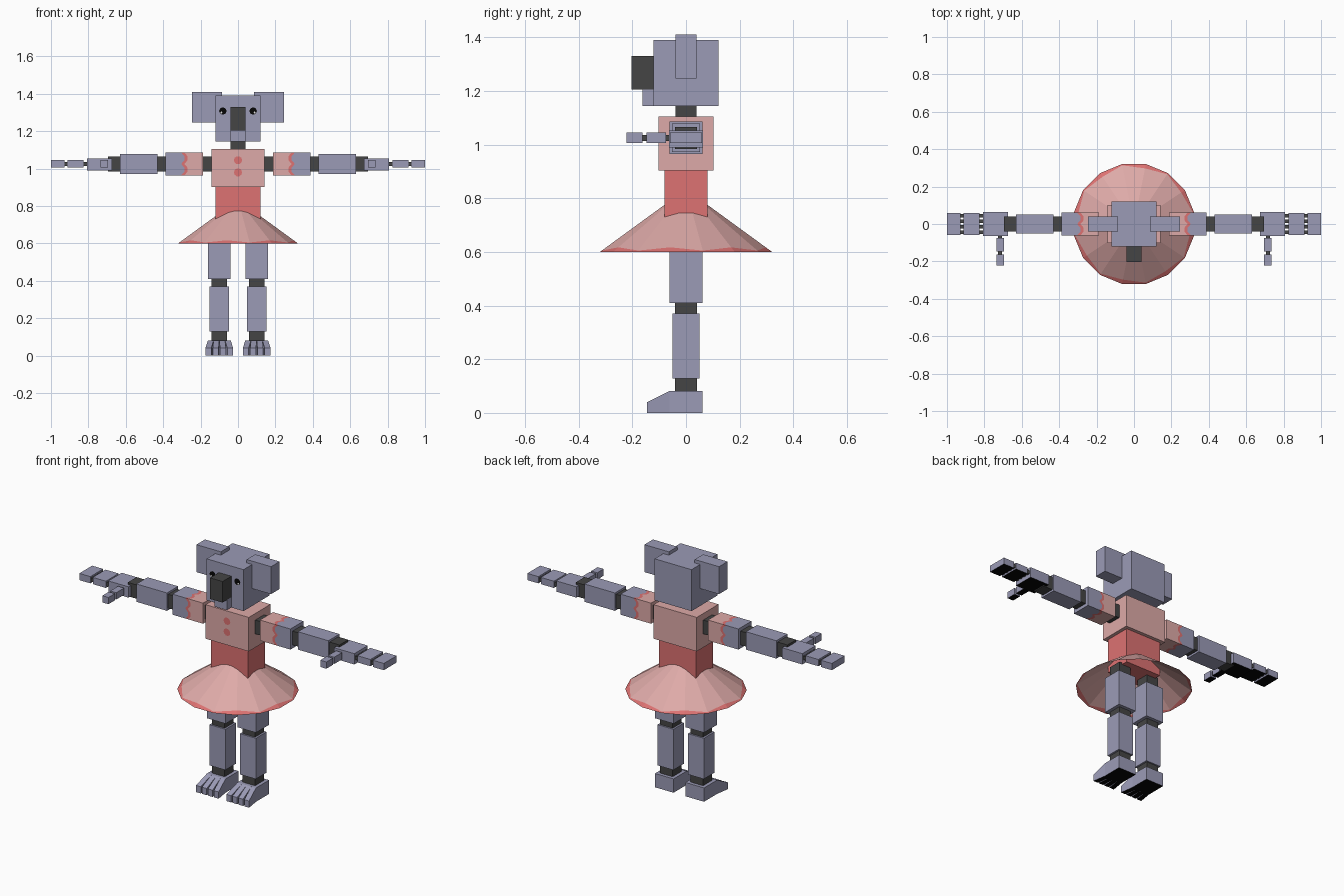
import bpy, math
from mathutils import Vector

if "Cube" in bpy.data.objects:
    bpy.data.objects.remove(bpy.data.objects["Cube"])


def material(name, r, g, b):
    lin = [((c / 255 + 0.055) / 1.055) ** 2.4 if c > 10 else c / 3300 for c in (r, g, b)]
    m = bpy.data.materials.new(name)
    m.diffuse_color = (*lin, 1)
    m.use_nodes = True
    m.node_tree.nodes["Principled BSDF"].inputs["Base Color"].default_value = m.diffuse_color
    return m


FUR = material("lavender grey", 155, 155, 182)
PINK = material("pale pink", 222, 170, 168)
RED = material("rose red", 221, 114, 114)
DARK = material("dark grey", 69, 69, 69)
BLACK = material("black", 6, 6, 6)
WHITE = material("white", 235, 235, 235)


def mesh(name, verts, faces, mats, idx=None, mirror=False):
    me = bpy.data.meshes.new(name)
    me.from_pydata(verts, [], faces)
    for m in mats:
        me.materials.append(m)
    if idx:
        for p, i in zip(me.polygons, idx):
            p.material_index = i
    me.update()
    ob = bpy.data.objects.new(name, me)
    bpy.context.collection.objects.link(ob)
    if mirror:
        ob.modifiers.new("Mirror", 'MIRROR').use_mirror_merge = False
    return ob


BOX = [(0, 1, 2, 3), (7, 6, 5, 4), (0, 4, 5, 1), (1, 5, 6, 2), (2, 6, 7, 3), (3, 7, 4, 0)]


def box(name, x, y, z, mat, mirror=False, pad=False):
    """Box from ranges; pad gives it a black underside."""
    v = [(a, b, c) for c in z for a, b in ((x[0], y[0]), (x[0], y[1]), (x[1], y[1]), (x[1], y[0]))]
    idx = [1, 0, 0, 0, 0, 0] if pad else None
    return mesh(name, v, BOX, [mat, BLACK], idx, mirror)


def sym(h, c=0.0):
    return (c - h, c + h)


def disc(name, x, z, y, r, n, mat, mirror=False):
    v = [(x + r * math.cos(2 * math.pi * i / n), y, z + r * math.sin(2 * math.pi * i / n)) for i in range(n)]
    return mesh(name, v, [tuple(range(n))], [mat], None, mirror)


# head
box("head", sym(.121), sym(.121), (1.144, 1.39), FUR)
box("ear", (.085, .245), sym(.04), (1.247, 1.41), FUR, True)
box("nose", sym(.041), (-.204, -.121), (1.205, 1.33), DARK)
box("chin", sym(.041), (-.163, -.121), (1.144, 1.205), FUR)
disc("eye", .081, 1.308, -.123, .02, 8, BLACK, True)
disc("eye_glint", .089, 1.299, -.125, .006, 6, WHITE, True)
box("neck", sym(.04), sym(.04), (1.10, 1.15), DARK)

# torso
box("chest", sym(.142), sym(.102), (.903, 1.105), PINK)
box("waist", sym(.121), sym(.081), (.69, .903), RED)
for z in (1.045, .98):
    disc("button", 0, z, -.104, .022, 10, RED)

# skirt: open 16-sided cone with a scalloped hem band
N, R, SLOPE = 16, .327, .715
sv, sf, si = [], [], []
for row in range(3):
    for i in range(N):
        a = 2 * math.pi * (i + .5) / N
        z = (.6, .605 + .012 * (i % 2), .785)[row]
        r = R - (z - .6) / SLOPE
        sv.append((r * math.cos(a), r * math.sin(a), z))
for row in range(2):
    for i in range(N):
        j = (i + 1) % N
        sf.append((row * N + i, row * N + j, row * N + N + j, row * N + N + i))
        si.append(row)
mesh("skirt", sv, sf, [RED, PINK], si)

# upper arms with a scalloped sleeve edge
ZC = 1.025
H = .061
corners = [(-H, -H), (H, -H), (H, H), (-H, H)]
ring = []
for k in range(4):
    p, q = Vector(corners[k]), Vector(corners[(k + 1) % 4])
    ring += [p.lerp(q, t / 6) for t in range(6)]
n = len(ring)
av, af, ai = [], [], []
for x, amp in ((.187, 0), (.275, .012), (.292, .012), (.387, 0)):
    for i, p in enumerate(ring):
        av.append((x + amp * math.cos(math.pi * 2 * i / 3), p.x, ZC + p.y))
for row in range(3):
    for i in range(n):
        j = (i + 1) % n
        af.append((row * n + i, row * n + j, row * n + n + j, row * n + n + i))
        ai.append(row)
af += [tuple(reversed(range(n))), tuple(range(3 * n, 4 * n))]
ai += [0, 2]
mesh("upper_arm", av, af, [PINK, RED, FUR], ai, True)

# arm joints, forearm, hand
for name, x in (("shoulder_joint", (.14, .19)), ("elbow_joint", (.385, .432)), ("wrist_joint", (.628, .695))):
    box(name, x, sym(.041), sym(.041, ZC), DARK, True)
box("forearm", (.43, .63), sym(.052), sym(.053, ZC), FUR, True)
box("palm", (.675, .808), sym(.063), sym(.032, ZC - .004), FUR, True, True)
box("fingers", (.826, .912), sym(.06), sym(.02, ZC), FUR, True, True)
box("fingertips", (.928, 1.0), sym(.06), sym(.02, ZC), FUR, True, True)
for x in ((.806, .828), (.910, .930)):
    for k in range(4):
        box("finger_link", x, sym(.009, -.045 + .03 * k), sym(.011, ZC), DARK, True)
box("thumb", sym(.02, .716), (-.148, -.074), sym(.02, ZC), FUR, True, True)
box("thumb_tip", sym(.02, .716), (-.222, -.162), sym(.02, ZC), FUR, True, True)
for y in ((-.076, -.06), (-.164, -.146)):
    box("thumb_link", sym(.011, .716), y, sym(.011, ZC), DARK, True)

# legs
LX = .1
for name, z in (("hip_joint", (.625, .70)), ("knee_joint", (.365, .412)), ("ankle_joint", (.08, .13))):
    box(name, sym(.041, LX), sym(.041), z, DARK, True)
box("thigh", sym(.061, LX), sym(.061), (.41, .63), FUR, True)
box("shin", sym(.052, LX), sym(.05), (.128, .37), FUR, True)
box("foot", sym(.061, LX), (-.061, .061), (0, .082), FUR, True, True)

# toes: four sloping wedges fanning forwards
for k in range(4):
    cb, cf = LX + (k - 1.5) * .0305, LX + (k - 1.5) * .039
    v = []
    for zf, zb in ((0, 0), (.04, .082)):
        v += [(cf - .0155, -.145, zf), (cb - .0152, -.061, zb), (cb + .0152, -.061, zb), (cf + .0155, -.145, zf)]
    mesh("toe", v, BOX, [FUR, BLACK], [1, 0, 0, 0, 0, 0], True)
